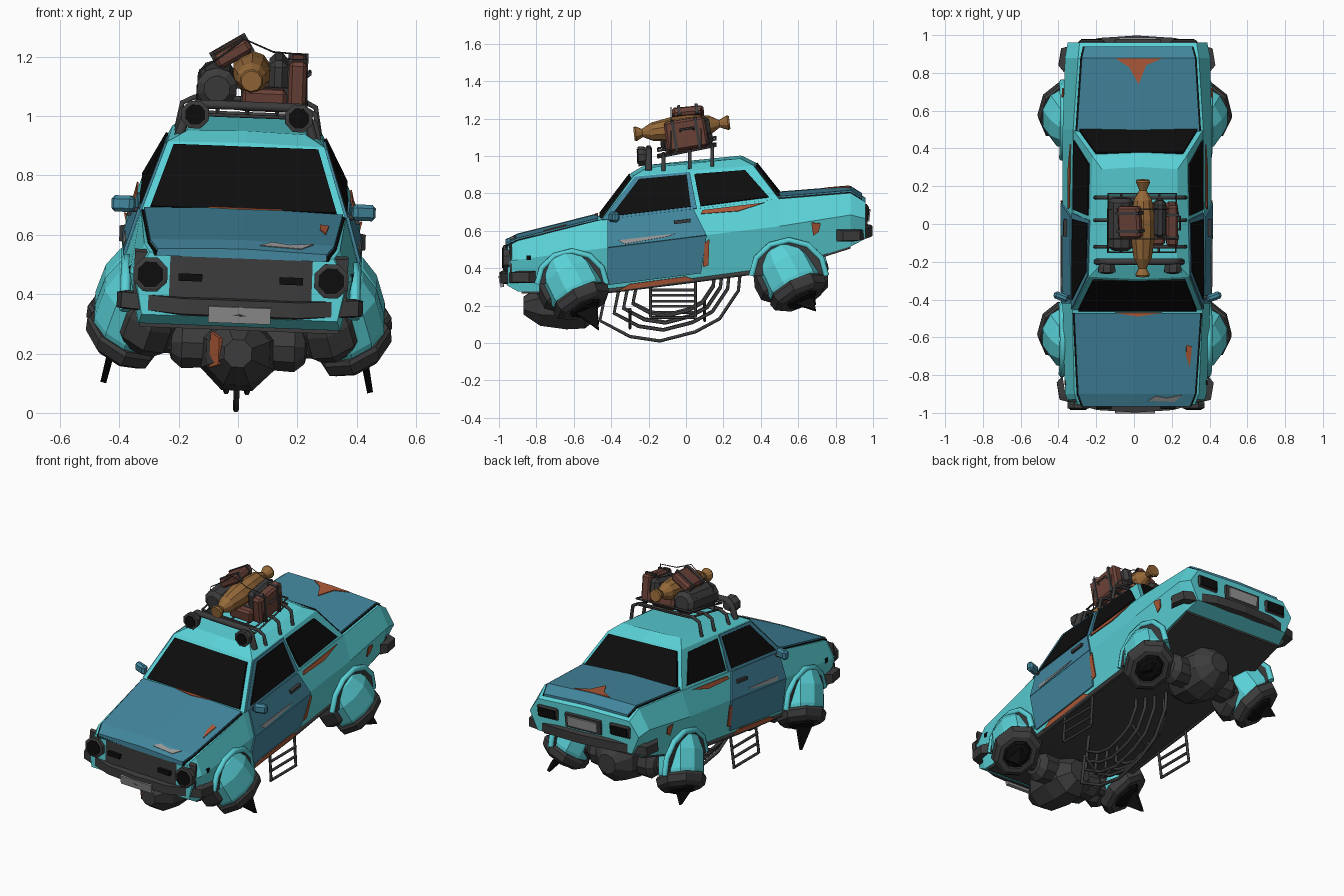
import bpy, bmesh, math
from mathutils import Vector, Matrix, Euler
from mathutils.geometry import normal

if "Cube" in bpy.data.objects:
    bpy.data.objects.remove(bpy.data.objects["Cube"])

COL = dict(teal=(.1, .64, .68), blue=(.055, .24, .34), black=(.004, .004, .004), dark=(.045, .045, .047),
           rust=(.42, .1, .04), brown=(.15, .055, .04), sack=(.3, .14, .04), pale=(.3, .3, .3))
MATS = {}
for k, c in COL.items():
    MATS[k] = bpy.data.materials.new(k)
    MATS[k].diffuse_color = (*c, 1)

def add(name, bm, col):
    bmesh.ops.recalc_face_normals(bm, faces=bm.faces)
    me = bpy.data.meshes.new(name)
    bm.to_mesh(me)
    bm.free()
    me.materials.append(MATS[col])
    ob = bpy.data.objects.new(name, me)
    bpy.context.collection.objects.link(ob)
    return ob

def loft(name, rings, col):
    bm = bmesh.new()
    rv = [[bm.verts.new(p) for p in r] for r in rings]
    n = len(rv[0])
    for a, b in zip(rv, rv[1:]):
        for i in range(n):
            bm.faces.new((a[i], a[(i + 1) % n], b[(i + 1) % n], b[i]))
    bm.faces.new(rv[0])
    bm.faces.new(rv[-1])
    return add(name, bm, col)

def lathe(name, prof, origin, axis, col, n=8, sx=1):
    q = Vector((0, 0, 1)).rotation_difference(Vector(axis).normalized())
    M = Matrix.Translation(origin) @ Matrix.Diagonal((sx, 1, 1, 1)) @ q.to_matrix().to_4x4()
    return loft(name, [[M @ Vector((r * math.cos((i + .5) * math.tau / n), r * math.sin((i + .5) * math.tau / n), h))
                        for i in range(n)] for r, h in prof], col)

def panel(name, pts, col, t=.006):
    pts = [Vector(p) for p in pts]
    d = normal(pts[:4]) * t
    return loft(name, [[p - d for p in pts], [p + d for p in pts]], col)

def box(name, c, size, col, rot=(0, 0, 0), bevel=0):
    bm = bmesh.new()
    bmesh.ops.create_cube(bm, size=1, matrix=Matrix.LocRotScale(Vector(c), Euler([math.radians(a) for a in rot]), Vector(size)))
    if bevel:
        bmesh.ops.bevel(bm, geom=bm.edges[:], offset=bevel, segments=1, affect='EDGES')
    return add(name, bm, col)

def tube(name, pts, r, col='dark', res=1, cyclic=False):
    cu = bpy.data.curves.new(name, 'CURVE')
    cu.dimensions = '3D'
    cu.bevel_depth, cu.bevel_resolution, cu.use_fill_caps = r, res, True
    sp = cu.splines.new('POLY')
    sp.points.add(len(pts) - 1)
    for p, v in zip(sp.points, pts):
        p.co = (*v, 1)
    sp.use_cyclic_u = cyclic
    cu.materials.append(MATS[col])
    ob = bpy.data.objects.new(name, cu)
    bpy.context.collection.objects.link(ob)
    return ob

# Lower body stations: y, z bottom / crease / shoulder, half width bottom / crease / shoulder
ST = [(-.955, .32, .45, .53, .33, .355, .31), (-.9, .29, .46, .56, .34, .375, .33), (-.46, .29, .52, .67, .35, .39, .345),
      (0, .345, .58, .725, .35, .395, .35), (.5, .41, .64, .785, .35, .395, .345),
      (.88, .53, .7, .815, .34, .385, .32), (.96, .57, .68, .765, .32, .37, .31)]

def S(y):
    y = max(-.955, min(.96, y))
    for a, b in zip(ST, ST[1:]):
        if y <= b[0]:
            f = (y - a[0]) / (b[0] - a[0])
            return [p + (q - p) * f for p, q in zip(a, b)]

def side(y, z, s, off=.004):
    _, zb, zc, zt, wb, wc, wt = S(y)
    x = wb + (wc - wb) * (z - zb) / (zc - zb) if z < zc else wc + (wt - wc) * (z - zc) / (zt - zc)
    return (s * (x + off), y, z)

loft("body_shell", [[(-wb, y, zb), (-wc, y, zc), (-wt, y, zt), (0, y, zt + .008), (wt, y, zt), (wc, y, zc), (wb, y, zb)]
                    for y, zb, zc, zt, wb, wc, wt in ST], 'teal')
loft("floor_pan", [[(-.335, y, S(y)[1] - .012), (-.335, y, S(y)[1] + .03), (.335, y, S(y)[1] + .03), (.335, y, S(y)[1] - .012)]
                   for y in (-.88, -.46, 0, .5, .88)], 'dark')

# Hood and boot lid with dark gaps below
def lid(name, rows, grow, lift, col):
    loft(name, [[(-w - grow, y, S(y)[3] - .01), (-w - grow, y, S(y)[3] + lift), (0, y, S(y)[3] + lift + .009),
                 (w + grow, y, S(y)[3] + lift), (w + grow, y, S(y)[3] - .01)] for y, w in rows], col)
hood, boot = [(-.965, .285), (-.9, .31), (-.47, .335)], [(.49, .325), (.88, .3), (.94, .285)]
for nm, rows in (("hood", hood), ("boot_lid", boot)):
    lid(nm, rows, 0, .014, 'blue')
    lid(nm + "_gap", rows, .008, .005, 'black')

# Cabin: belt ring, eave ring, crown ring
def ring(wf, yf, zf, wr, yr, zr, bow=0):
    return [(-wf, yf, zf), (0, yf - bow, zf + bow / 2), (wf, yf, zf), (wr, yr, zr), (0, yr + bow, zr + bow / 2), (-wr, yr, zr)]
loft("cabin", [ring(.345, -.46, .665, .345, .5, .78), ring(.265, -.28, .905, .25, .36, .96, .012),
               ring(.2, -.21, .945, .2, .29, .995, .012)], 'teal')

def on_quad(q, uvs, s=1):
    a, b, c, d = [Vector(p) for p in q]
    out = [a.lerp(b, u).lerp(d.lerp(c, u), v) for u, v in uvs]
    return [Vector((p.x * s, p.y, p.z)) for p in out]
full = [(.04, .05), (.96, .05), (.95, .93), (.05, .93)]
panel("windscreen", on_quad([(-.345, -.465, .67), (.345, -.465, .67), (.265, -.285, .91), (-.265, -.285, .91)], full), 'black', .008)
panel("rear_window", on_quad([(-.345, .505, .785), (.345, .505, .785), (.25, .365, .965), (-.25, .365, .965)], full), 'black', .008)
QS = [(.347, -.46, .67), (.347, .5, .785), (.252, .36, .96), (.267, -.28, .905)]

AX = [(-.61, .33, .185), (.55, .375, .2)]     # wheel arch y, z, radius
for s in (1, -1):
    # Side glass, door, handle, mirror
    panel("door_frame", on_quad(QS, [(.01, 0), (.54, 0), (.47, .97), (.02, .97)], s), 'blue', .005)
    panel("front_side_window", on_quad(QS, [(.05, .06), (.505, .06), (.45, .9), (.07, .9)], s), 'black', .009)
    panel("rear_side_window", on_quad(QS, [(.56, .06), (.95, .08), (.91, .88), (.51, .9)], s), 'black', .007)
    c0, c1 = S(-.42), S(.1)
    panel("door_lower", [side(-.42, c0[1] + .03, s), side(.08, c1[1] + .03, s), side(.11, c1[2], s), side(-.42, c0[2], s)], 'blue')
    panel("door_upper", [side(-.42, c0[2], s), side(.11, c1[2], s), side(.04, S(.04)[3], s), side(-.42, c0[3], s)], 'blue')
    box("door_handle", (s * .38, -.02, .665), (.025, .09, .018), 'dark', (7, 0, 0))
    box("mirror", (s * .405, -.385, .69), (.08, .04, .055), 'blue', (0, 0, s * 20), .012)
    tube("mirror_stem", [(s * .34, -.39, .67), (s * .4, -.385, .675)], .01, 'dark')
    tube("sill", [(s * .345, -.43, .29), (s * .35, 0, .343), (s * .345, .38, .394)], .014, 'dark')
    # Rust and primer patches on the sides
    for nm, col, pts in (("primer", 'pale', [(-.36, .565), (-.06, .6), (-.1, .585), (-.33, .545)]),
                         ("rust_quarter", 'rust', [(.67, .66), (.72, .655), (.71, .61), (.68, .59)]),
                         ("rust_belt", 'rust', [(.09, .725), (.42, .765), (.28, .72), (.08, .705)]),
                         ("rust_door_edge", 'rust', [(.09, .42), (.12, .43), (.125, .57), (.1, .55)]),
                         ("rust_sill", 'rust', [(-.36, .295), (.05, .35), (0, .37), (-.3, .33)])):
        panel(nm, [side(y, z, s, .01) for y, z in pts], col, .003)
    for i, (y, z, r) in enumerate(AX):
        # Wheel arches with flares
        arc = [(y + r * math.cos(a), z + r * math.sin(a) * .95) for a in [math.pi * k / 6 for k in range(7)]]
        panel("arch_well", [(s * .385, a, b) for a, b in arc], 'dark', .012)
        tube("arch_flare", [(s * .387, a, b) for a, b in arc], .018, 'teal')
        # Hover pod: painted dome, rim, nozzle, intake
        o, d = Vector((s * .36, y, z + .01)), Vector((s * .33, .42, -.82)).normalized()
        lathe("hover_pod", [(.06, -.165), (.115, -.125), (.15, -.04), (.152, .07), (.14, .11)], o, d, 'teal', 10, .8)
        lathe("pod_rim", [(.157, .09), (.165, .105), (.155, .145), (.125, .165), (.095, .165), (.09, .12)], o, d, 'dark', 8, .8)
        lathe("pod_nozzle", [(.1, .12), (.08, .175), (.05, .185)], o, d, 'black', 8, .8)
        lathe("pod_intake", [(.1, -.1), (.13, -.02), (.13, .06), (.09, .1)], o + Vector((-s * .05, -.06, -.03)), d, 'dark', 8, .8)
        panel("pod_fin", [(s * .43, y - .0, z - .14), (s * .42, y + .13, z - .12), (s * .45, y + .145, z - .245 + .06 * i)], 'black', .01)
    # Engine barrels on the axle
    for y, z in ((-.61, .23), (.57, .34)):
        lathe("engine_barrel", [(.06, .05), (.085, .09), (.09, .19), (.06, .225), (.04, .23), (.04, .32)], (0, y, z), (s, 0, 0), 'dark', 10)
    # Side step ladder
    for ly in (-.19, .05):
        tube("step_leg", [(s * .34, ly, .36), (s * .36, ly, .15)], .008)
    for z in (.15, .21, .27):
        tube("step_rung", [(s * .355, -.19, z), (s * .355, .05, z)], .008)
    # Lamps
    lathe("headlight_ring", [(.062, 0), (.062, .03), (.05, .034)], (s * .305, -.945, .455), (0, -1, 0), 'dark')
    lathe("headlight_lens", [(.046, .0), (.046, .012)], (s * .305, -.972, .455), (0, -1, 0), 'black')
    box("grille_slot", (s * .17, -.969, .45), (.08, .02, .025), 'black')
    box("tail_light_frame", (s * .245, .955, .695), (.14, .03, .075), 'dark', (-6, 0, 0), .008)
    box("tail_light", (s * .245, .967, .695), (.11, .02, .05), 'black', (-6, 0, 0))
    box("side_marker", (s * .365, -.84, .47), (.025, .025, .025), 'black')
    lathe("spotlight", [(.025, -.05), (.047, -.01), (.05, .02), (.04, .022)], (s * .175, -.235, 1.0), (0, -1, -.05), 'dark')
    lathe("spotlight_lens", [(.036, .02), (.036, .027)], (s * .175, -.235, 1.0), (0, -1, -.05), 'black')

# Nose, plates and flat wrap-around bumpers
loft("grille", [[(x, -.93, .37), (x, y, .38), (x, y, .53), (x, -.93, .54)] for x, y in
                ((-.36, -.94), (-.2, -.96), (.2, -.96), (.36, -.94))], 'dark')
box("front_plate", (0, -.988, .33), (.21, .018, .055), 'pale', (12, 0, 0))
box("rear_plate_frame", (0, .962, .685), (.24, .025, .085), 'dark', (-6, 0, 0))
box("rear_plate", (0, .973, .685), (.2, .02, .06), 'pale', (-6, 0, 0))
for nm, e, z, up in (("front_bumper", -1, .352, .015), ("rear_bumper", 1, .6, -.01)):
    path = [(-.415, .84), (-.4, .93), (-.2, .985), (0, .998), (.2, .985), (.4, .93), (.415, .84)]
    loft(nm, [[(x * a, e * (y - b), z + h + (up if abs(x) > .3 else 0)) for a, b, h in
               ((1, 0, -.026), (1, 0, .026), (.93, .035, .032), (.93, .035, -.032))] for x, y in path], 'dark')

# Rust on hood, boot and roof
for nm, pts in (("rust_boot", [(-.12, .875), (.12, .875), (.04, .84), (.0, .74), (-.05, .83)]),
                ("rust_scuttle", [(-.12, -.47), (.13, -.47), (.0, -.49)]), ("rust_hood", [(.26, -.64), (.29, -.65), (.28, -.76), (.26, -.7)])):
    panel(nm, [(x, y, S(y)[3] + .025 - .03 * abs(x)) for x, y in pts], 'rust', .003)
panel("primer_hood", [(x, y, S(y)[3] + .025 - .03 * abs(x)) for x, y in ((.06, -.935), (.1, -.91), (.16, -.92), (.24, -.905), (.2, -.94))], 'pale', .004)

# Central engines
lathe("front_engine", [(.05, -.25), (.115, -.16), (.135, -.02), (.13, .08), (.07, .15)], (0, -.62, .2), (0, 1, 0), 'dark')
lathe("rear_engine", [(.06, -.2), (.13, -.12), (.155, 0), (.13, .12), (.06, .19)], (0, .57, .36), (0, 1, 0), 'dark', 10)
panel("engine_rust", [(-.09, -.8, .27), (-.06, -.86, .25), (-.06, -.84, .16), (-.09, -.79, .15)], 'rust', .006)

# Nested pipe cage under the floor
CAGE = [(-.42, .32), (-.46, .12), (-.3, .035), (-.14, .011), (.05, .06), (.18, .13), (.28, .28), (.29, .38)]
for k, f in enumerate((1, .82, .7, .58)):
    for s in ((1, -1) if k else (1,)):
        tube("cage_pipe", [(s * .035 * k, -.04 + (y + .04) * f, .34 + (z - .34) * f) for y, z in CAGE], .01)
for y, z in ((-.3, .12), (.1, .16)):
    tube("cage_brace", [(-.1, y, z + .06), (0, y, z - .04), (.1, y, z + .06)], .008)

# Roof rack
def rz(y): return 1.03 + .2 * y
for z in (0, .035):
    tube("rack_rail", [(x, y, rz(y) + z) for x, y in ((-.17, -.15), (.19, -.15), (.19, .16), (-.17, .16))], .006, cyclic=True)
for y in (-.12, .02, .14):
    tube("rack_hoop", [(-.235, y, .94 + .1 * y), (-.22, y, rz(y) - .02), (-.18, y, rz(y)), (.19, y, rz(y)),
                       (.23, y, rz(y) - .02), (.245, y, .94 + .1 * y)], .01)
for x in (-.1, 0, .1):
    tube("rack_slat", [(x, -.15, 1.0), (x, .16, 1.062)], .007)
tube("spotlight_bar", [(-.225, -.2, .93), (-.2, -.2, 1.01), (-.17, -.2, 1.035), (.17, -.2, 1.035), (.2, -.2, 1.01), (.225, -.2, .93)], .018)

# Luggage
def case(name, c, size, rot, col='brown'):
    box(name, c, size, col, rot, .012)
    R = Euler([math.radians(a) for a in rot]).to_matrix()
    for k in (-.28, .28):
        box(name + "_strap", Vector(c) + R @ Vector((0, size[1] * k, 0)), (size[0] + .008, .016, size[2] + .008), 'dark', rot)
case("upright_suitcase", (.165, 0, 1.125), (.06, .22, .16), (9, 0, 0))
case("flat_suitcase", (.055, 0, 1.07), (.15, .22, .075), (9, 0, 0))
case("top_suitcase", (-.06, .01, 1.215), (.13, .17, .05), (6, -32, 0))
box("soft_bag", (.1, .03, 1.15), (.065, .2, .11), 'dark', (9, 0, 0), .02)
lathe("duffel_bag", [(.045, -.14), (.07, -.12), (.07, .12), (.045, .14)], (-.105, 0, 1.105), (0, 1, .12), 'dark', 10)
lathe("rolled_sack", [(.035, -.26), (.04, -.25), (.022, -.215), (.05, -.16), (.065, -.06), (.066, .05), (.05, .15),
                      (.02, .2), (.04, .245), (.035, .255)], (.01, -.02, 1.15), (0, 1, .12), 'sack', 10)
tube("suitcase_handle", [(.195, -.03, 1.14), (.207, -.03, 1.15), (.207, .04, 1.16), (.195, .04, 1.15)], .006)
for y in (-.08, .08):
    tube("tie_rope", [(-.17, y, rz(y)), (-.165, y, 1.15), (-.1, y, 1.195), (-.02, y, 1.26), (.08, y, 1.22), (.19, y, 1.215), (.2, y, rz(y))], .003, res=0)

# The whole car leans slightly to its right
lean = Matrix.Translation((0, 0, .2)) @ Matrix.Rotation(math.radians(2.2), 4, 'Y') @ Matrix.Translation((0, 0, -.2))
for ob in bpy.context.collection.objects:
    ob.matrix_world = lean @ ob.matrix_world

for m in bpy.data.materials:
    if m.users and not m.is_grease_pencil:
        m.use_nodes = True
        m.node_tree.nodes["Principled BSDF"].inputs["Base Color"].default_value = m.diffuse_color
